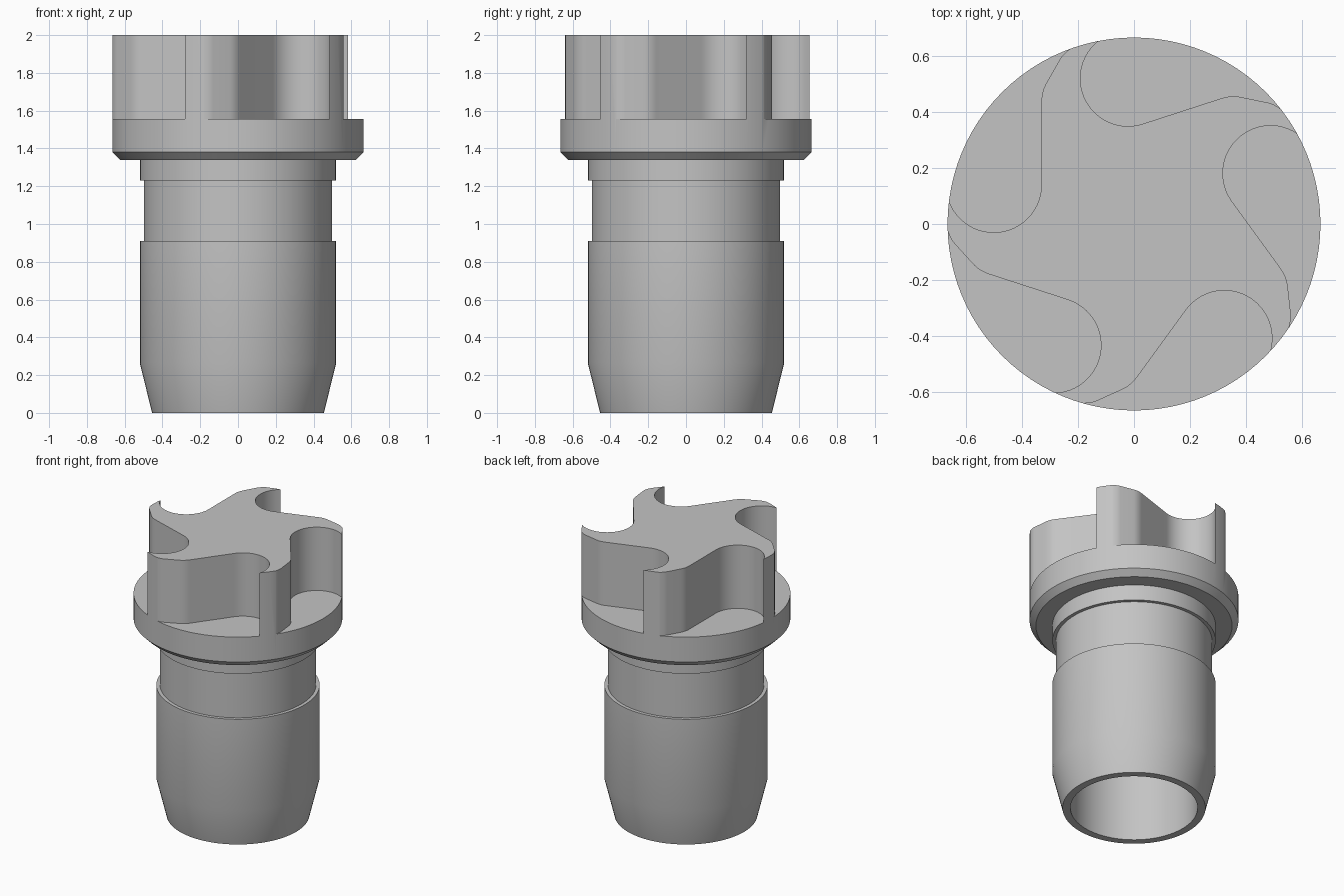
import bpy, bmesh, math
from mathutils import Matrix, Vector

if "Cube" in bpy.data.objects:
    bpy.data.objects.remove(bpy.data.objects["Cube"])

SEGMENTS = 96

grey = bpy.data.materials.new("plain grey")
grey.diffuse_color = (0.55, 0.55, 0.55, 1)
grey.use_nodes = True
grey.node_tree.nodes["Principled BSDF"].inputs["Base Color"].default_value = grey.diffuse_color


def add_object(name, bm):
    bmesh.ops.recalc_face_normals(bm, faces=bm.faces)
    mesh = bpy.data.meshes.new(name)
    bm.to_mesh(mesh)
    bm.free()
    mesh.materials.append(grey)
    ob = bpy.data.objects.new(name, mesh)
    bpy.context.collection.objects.link(ob)
    return ob


def lathe(name, profile):
    """Revolve an (r, z) profile that starts and ends on the axis."""
    bm = bmesh.new()
    vs = [bm.verts.new((r, 0, z)) for r, z in profile]
    edges = [bm.edges.new(p) for p in zip(vs, vs[1:])]
    bmesh.ops.spin(bm, geom=vs + edges, cent=(0, 0, 0), axis=(0, 0, 1),
                   angle=math.tau, steps=SEGMENTS)
    bmesh.ops.remove_doubles(bm, verts=bm.verts, dist=1e-4)
    # turn the end fans into single flat caps
    poles = [v for v in bm.verts if v.co.xy.length < 1e-4]
    bmesh.ops.dissolve_verts(bm, verts=poles)
    return add_object(name, bm)


def bend(a, b, c, n=6):
    """Rounded corner from a to c, with b as the corner."""
    a, b, c = Vector(a), Vector(b), Vector(c)
    return [a * (1 - t) ** 2 + b * 2 * t * (1 - t) + c * t * t
            for t in (i / n for i in range(n + 1))]


def prism(name, outline, z0, z1, angle):
    bm = bmesh.new()
    face = bm.faces.new([bm.verts.new((p[0], p[1], z0)) for p in outline])
    ext = bmesh.ops.extrude_face_region(bm, geom=[face])
    top = [g for g in ext["geom"] if isinstance(g, bmesh.types.BMVert)]
    bmesh.ops.translate(bm, verts=top, vec=(0, 0, z1 - z0))
    bmesh.ops.rotate(bm, verts=bm.verts, cent=(0, 0, 0),
                     matrix=Matrix.Rotation(angle, 3, 'Z'))
    return add_object(name, bm)


# hollow plug with taper, groove, chamfered flange and solid head
plug = lathe("vaned_plug", [
    (0, 1.34), (0.405, 1.34), (0.405, 0), (0.455, 0), (0.52, 0.265),
    (0.52, 0.91), (0.497, 0.91), (0.497, 1.23), (0.52, 1.23), (0.52, 1.34),
    (0.625, 1.34), (0.665, 1.38), (0.665, 2.0), (0, 2.0)])

# pocket between two swept vanes: round end, straight wall, hooked tip
pocket = [(-0.5 + 0.17 * math.cos(a), 0.14 + 0.17 * math.sin(a))
          for a in (math.pi * (1 + i / 28) for i in range(29))]
pocket += bend((-0.33, 0.435), (-0.33, 0.475), (-0.31, 0.507))
pocket += bend((-0.264, 0.588), (-0.25, 0.612), (-0.21, 0.637))
pocket += [(-0.2, 0.75), (-0.6, 0.72), (-0.8, 0.3)]

bpy.context.view_layer.objects.active = plug
plug.select_set(True)
for i in range(5):
    cutter = prism("pocket_cutter", pocket, 1.555, 2.2, i * math.tau / 5)
    cutter.hide_render = True
    mod = plug.modifiers.new("pocket", 'BOOLEAN')
    mod.operation = 'DIFFERENCE'
    mod.solver = 'EXACT'
    mod.object = cutter
    bpy.ops.object.modifier_apply(modifier=mod.name)
    bpy.data.objects.remove(cutter, do_unlink=True)

bpy.ops.object.shade_smooth_by_angle(angle=math.radians(30))
